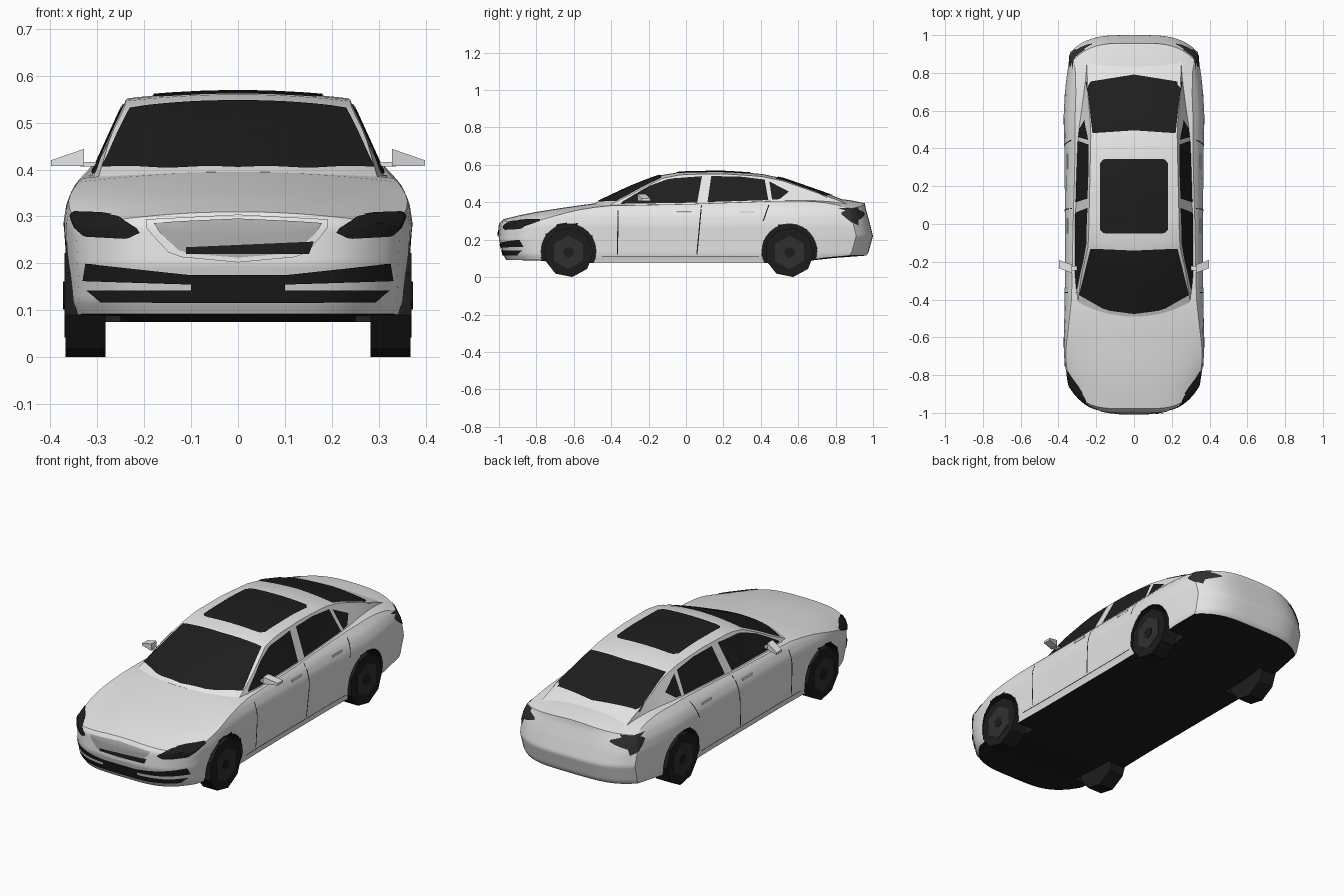
import bpy, bmesh
from math import pi, hypot
from mathutils import Vector
from mathutils.bvhtree import BVHTree

cube = bpy.data.objects.get("Cube")
if cube:
    bpy.data.objects.remove(cube, do_unlink=True)


def material(name, value):
    m = bpy.data.materials.new(name)
    m.use_nodes = True
    m.diffuse_color = (value, value, value, 1)
    m.node_tree.nodes["Principled BSDF"].inputs["Base Color"].default_value = (value, value, value, 1)
    return m


PAINT = material("silver paint", 0.8)
BLACK = material("black trim", 0.012)
GLASS = material("dark glass", 0.013)
RIM = material("dark rim", 0.03)
GRILLE = material("grille grey", 0.4)


def curve(t, points):
    """Piecewise linear lookup."""
    if t <= points[0][0]:
        return points[0][1]
    for (a, p), (b, q) in zip(points, points[1:]):
        if t <= b:
            return p + (q - p) * (t - a) / (b - a)
    return points[-1][1]


def make(name, bm, *mats):
    mesh = bpy.data.meshes.new(name)
    bm.to_mesh(mesh)
    bm.free()
    ob = bpy.data.objects.new(name, mesh)
    bpy.context.collection.objects.link(ob)
    for m in mats:
        mesh.materials.append(m)
    return ob


def smooth(ob):
    bpy.ops.object.select_all(action='DESELECT')
    ob.select_set(True)
    bpy.context.view_layer.objects.active = ob
    bpy.ops.object.shade_smooth_by_angle(angle=0.6)


def warped_box(name, warp, cuts, *mats):
    bm = bmesh.new()
    bmesh.ops.create_cube(bm, size=2)
    if cuts:
        bmesh.ops.subdivide_edges(bm, edges=bm.edges[:], cuts=cuts, use_grid_fill=True)
    for v in bm.verts:
        v.co = warp(*v.co)
    bmesh.ops.recalc_face_normals(bm, faces=bm.faces[:])
    return make(name, bm, *mats)


# Lower body: a box shaped by plan, deck and side profiles
DECK = [(-1, .31), (-.88, .34), (-.7, .368), (-.45, .402), (0, .40), (.5, .42), (.8, .422), (.94, .41), (1, .395)]
FLOOR = [(-1, .092), (-.8, .088), (-.6, .075), (.6, .075), (.8, .10), (1, .115)]
PLAN = [(-1, .345), (-.85, .365), (-.7, .373), (-.3, .366), (.3, .367), (.6, .373), (.8, .362), (1, .34)]
SIDE = [(.08, .95), (.12, .98), (.2, .99), (.28, 1), (.33, .98), (.37, .93), (.41, .83)]
NOSE = [(.09, .96), (.12, .978), (.2, 1), (.28, .995), (.32, .97)]
TAIL = [(.1, .95), (.13, .975), (.22, 1), (.3, .98), (.37, .96), (.41, .955)]


def body_warp(u, v, s):
    top = curve(v, DECK) - u * u * curve(v, [(-1, .03), (-.4, .02), (0, .01), (.7, .015), (1, .03)])
    low = curve(v, FLOOR)
    z = low + (top - low) * (s + 1) / 2
    end = curve(z, NOSE if v < 0 else TAIL)
    tuck = max(0, (abs(v) - .6) / .4) * abs(u) ** 4 * (.14 if v < 0 else .09)
    y = v * end - (tuck if v > 0 else -tuck)
    return Vector((u * curve(v, PLAN) * curve(z, SIDE), y, z))


body = warped_box("body", body_warp, 23, PAINT, BLACK)

# Cabin: pillars and roof
ROOF = [(-.49, .395), (-.3, .485), (-.15, .543), (-.02, .563), (.2, .566), (.4, .553), (.52, .528), (.8, .43), (.86, .405)]
BELT = [(-.49, .3), (-.36, .317), (0, .318), (.5, .312), (.7, .28), (.86, .25)]
RAIL = [(-.49, .298), (-.3, .272), (-.14, .242), (.3, .232), (.5, .228), (.7, .245), (.86, .25)]


def cabin_warp(u, v, s):
    y = .185 + v * .675
    t = (s + 1) / 2
    top = curve(y, ROOF) - .014 * u * u
    x = u * (curve(y, BELT) * (1 - t) + curve(y, RAIL) * t)
    y += .07 * u * u * max(0, min(1, -v * 2 - .6))
    return Vector((x, y, .375 + (top - .375) * t))


cabin = warped_box("cabin", cabin_warp, 23, PAINT)

# Combined surface onto which thin panels are laid
verts, polys = [], []
for ob in (body, cabin):
    base = len(verts)
    verts += [v.co.copy() for v in ob.data.vertices]
    polys += [[base + i for i in p.vertices] for p in ob.data.polygons]
surface = BVHTree.FromPolygons(verts, polys)


def panel(name, axis, sign, low, high, mat, lift=.004, cols=14, rows=5):
    """Thin sheet between two edge lines, laid on the car along an axis."""
    others = [i for i in range(3) if i != axis]
    bm = bmesh.new()

    def along(line, t):
        knots = [(i / (len(line) - 1), p) for i, p in enumerate(line)]
        return [curve(t, [(k, p[c]) for k, p in knots]) for c in (0, 1)]

    grid = {}
    for i in range(cols + 1):
        a, b = along(low, i / cols), along(high, i / cols)
        for j in range(rows + 1):
            start, ray = Vector((0, 0, 0)), Vector((0, 0, 0))
            for c in (0, 1):
                start[others[c]] = a[c] + (b[c] - a[c]) * j / rows
            start[axis], ray[axis] = sign * 2, -sign
            hit, normal = surface.ray_cast(start, ray)[:2]
            if hit:
                grid[i, j] = bm.verts.new(hit + normal * lift)
    for i in range(cols):
        for j in range(rows):
            corners = [(i, j), (i + 1, j), (i + 1, j + 1), (i, j + 1)]
            if all(c in grid for c in corners):
                f = bm.faces.new([grid[c] for c in corners])
                f.normal_update()
                if f.normal[axis] * sign < 0:
                    f.normal_flip()
    smooth(make(name, bm, mat))


# Windscreen, sunroof and rear window
panel("windscreen", 2, 1, [(-.29, -.375), (-.15, -.455), (0, -.475), (.15, -.455), (.29, -.375)],
      [(-.23, -.13), (0, -.14), (.23, -.13)], GLASS, rows=10)
panel("sunroof", 2, 1, [(-.18, -.03), (-.16, -.05), (.16, -.05), (.18, -.03)],
      [(-.18, .32), (-.16, .345), (.16, .345), (.18, .32)], GLASS, rows=10)
panel("rear_window", 2, 1, [(-.22, .48), (0, .495), (.22, .48)],
      [(-.25, .75), (0, .79), (.25, .75)], GLASS, rows=10)

for sign, side in ((1, "left"), (-1, "right")):
    # Side windows
    panel(side + "_front_window", 0, sign, [(-.35, .39), (.06, .397)],
          [(-.34, .402), (-.2, .485), (-.09, .525), (.085, .538)], GLASS)
    panel(side + "_rear_window", 0, sign, [(.115, .4), (.44, .41)],
          [(.135, .538), (.28, .537), (.42, .52)], GLASS)
    panel(side + "_quarter_window", 0, sign, [(.46, .412), (.5, .415)],
          [(.445, .51), (.55, .455)], GLASS)
    # Door seams
    for k, (y0, y1) in enumerate(((-.37, -.365), (.055, .08), (.41, .44))):
        z0 = .3 if k == 2 else .12
        panel(f"{side}_door_seam_{k}", 0, sign, [(y0, z0), (y1, .385)],
              [(y0 + .006, z0), (y1 + .006, .385)], BLACK, .002, 8, 1)
    panel(side + "_sill_seam", 0, sign, [(-.45, .108), (.39, .108)],
          [(-.45, .112), (.39, .112)], BLACK, .002, 14, 1)
    # Lights, each wrapping around its corner
    panel(side + "_headlight", 1, -1,
          [(sign * .208, .265), (sign * .235, .252), (sign * .325, .257), (sign * .34, .27)],
          [(sign * .215, .275), (sign * .255, .298), (sign * .3, .304), (sign * .34, .304)], BLACK)
    panel(side + "_headlight_wrap", 0, sign, [(-.9, .262), (-.86, .272), (-.78, .3)],
          [(-.9, .302), (-.86, .306), (-.78, .308)], BLACK)
    panel(side + "_tail_light", 1, 1, [(sign * .22, .335), (sign * .27, .315), (sign * .33, .295)],
          [(sign * .22, .345), (sign * .27, .36), (sign * .325, .367)], RIM)
    panel(side + "_tail_light_wrap", 0, sign, [(.83, .335), (.88, .295), (.92, .275)],
          [(.83, .345), (.88, .365), (.92, .372)], RIM)
    # Corner air intake
    panel(side + "_corner_intake", 1, -1, [(sign * .1, .156), (sign * .328, .163)],
          [(sign * .1, .176), (sign * .322, .2)], BLACK)

    # Door mirror and handles
    def mirror_warp(u, v, s):
        return Vector((sign * (.363 + .035 * u), -.225 + .022 * v + .012 * u,
                       .42 + s * (.012 - .006 * u) - .006 * u))
    warped_box(side + "_mirror", mirror_warp, 0, PAINT)
    warped_box(side + "_mirror_arm", lambda u, v, s: Vector(
        (sign * (.315 + .022 * u), -.235 + .012 * v, .411 + .005 * s)), 0, PAINT)
    for k, y0 in enumerate((-.01, .33)):
        warped_box(f"{side}_handle_{k}", lambda u, v, s: Vector(
            (sign * (.348 + .008 * u), y0 + .04 * v, .348 + .006 * s)), 0, PAINT)

# Front: grille with bright frame, intakes
panel("grille_frame", 1, -1, [(-.195, .275), (-.14, .215), (0, .202), (.14, .215), (.19, .275)],
      [(-.195, .292), (0, .302), (.19, .292)], PAINT, .004)
panel("grille", 1, -1, [(-.165, .265), (-.12, .222), (0, .212), (.12, .222), (.165, .265)],
      [(-.178, .284), (0, .292), (.178, .284)], GRILLE, .007)
panel("grille_bar", 1, -1, [(-.11, .22), (.15, .22)], [(-.11, .234), (.16, .246)], BLACK, .009)
panel("centre_intake", 1, -1, [(-.1, .142), (.1, .142)], [(-.1, .176), (.1, .176)], BLACK)
panel("lower_intake", 1, -1, [(-.29, .118), (.29, .118)], [(-.32, .143), (.32, .143)], BLACK)


def cylinder(name, x, y, z, radius, width, sides, mat, turn=0):
    bpy.ops.mesh.primitive_cylinder_add(vertices=sides, radius=radius, depth=width,
                                        location=(x, y, z), rotation=(pi / 2, turn, pi / 2))
    ob = bpy.context.object
    ob.name = name
    ob.data.materials.append(mat)
    return ob


# Wheel arches cut out of the body, wheels placed inside
AXLES = (("front", -.628), ("rear", .553))
ARCH = .147
for sign, side in ((1, "left"), (-1, "right")):
    for end, y in AXLES:
        cutter = cylinder("arch_cutter", sign * .35, y, .138, ARCH, .2, 24, BLACK)
        cutter.hide_render = True
        mod = body.modifiers.new("arch", 'BOOLEAN')
        mod.operation, mod.object, mod.solver = 'DIFFERENCE', cutter, 'EXACT'
        bpy.context.view_layer.objects.active = body
        bpy.ops.object.modifier_apply(modifier=mod.name)
        bpy.data.objects.remove(cutter, do_unlink=True)
        cylinder(f"{end}_{side}_tyre", sign * .325, y, .132, .133, .085, 9, BLACK, .2)
        cylinder(f"{end}_{side}_rim", sign * .364, y, .132, .09, .012, 6, RIM)
        cylinder(f"{end}_{side}_hub", sign * .368, y, .132, .03, .01, 6, BLACK)

# Dark floor and wheel wells
for p in body.data.polygons:
    c = p.center
    well = any(hypot(c.y - y, c.z - .138) < ARCH + .002 for _, y in AXLES)
    p.material_index = int(well or (p.normal.z < -.8 and c.z < .13))
smooth(body)
smooth(cabin)
